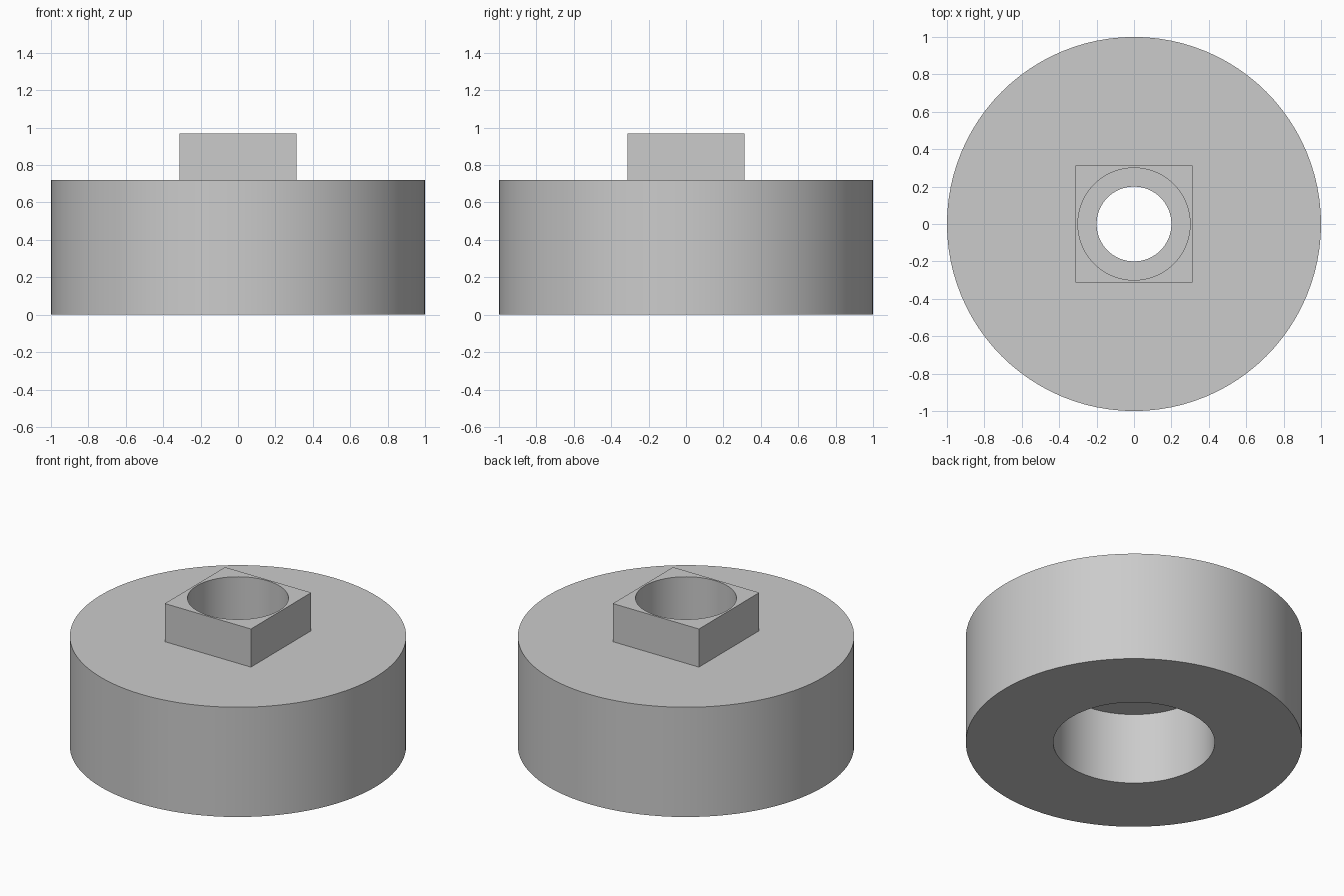
import bpy

SIDES = 96

cube = bpy.data.objects.get("Cube")
if cube:
    bpy.data.objects.remove(cube, do_unlink=True)

grey = bpy.data.materials.new("plain grey")
grey.use_nodes = True
colour = (0.6, 0.6, 0.6, 1.0)
grey.diffuse_color = colour
grey.node_tree.nodes["Principled BSDF"].inputs["Base Color"].default_value = colour


def cylinder(name, radius, bottom, top):
    bpy.ops.mesh.primitive_cylinder_add(
        vertices=SIDES, radius=radius, depth=top - bottom,
        location=(0, 0, (bottom + top) / 2))
    obj = bpy.context.object
    obj.name = name
    obj.data.materials.append(grey)
    return obj


def box(name, width, bottom, top):
    bpy.ops.mesh.primitive_cube_add(size=1, location=(0, 0, (bottom + top) / 2))
    obj = bpy.context.object
    obj.name = name
    obj.scale = (width, width, top - bottom)
    bpy.ops.object.transform_apply(location=False, rotation=False, scale=True)
    obj.data.materials.append(grey)
    return obj


def combine(target, tool, operation):
    tool.hide_render = True
    mod = target.modifiers.new(tool.name, 'BOOLEAN')
    mod.operation = operation
    mod.solver = 'EXACT'
    mod.object = tool
    bpy.ops.object.select_all(action='DESELECT')
    bpy.context.view_layer.objects.active = target
    target.select_set(True)
    bpy.ops.object.modifier_apply(modifier=mod.name)
    bpy.data.objects.remove(tool, do_unlink=True)


# Round body with a square boss on top
body = cylinder("round_body", 1.0, 0.0, 0.72)
combine(body, box("square_boss", 0.625, 0.6, 0.97), 'UNION')

# Stepped bore: wide recess below, narrow through hole, medium recess above
for name, radius, bottom, top in (
        ("lower_recess", 0.48, -0.1, 0.47),
        ("through_hole", 0.2, -0.2, 1.2),
        ("upper_recess", 0.3, 0.594, 1.1)):
    combine(body, cylinder(name, radius, bottom, top), 'DIFFERENCE')

# Smooth walls with crisp rims
bpy.ops.object.select_all(action='DESELECT')
bpy.context.view_layer.objects.active = body
body.select_set(True)
bpy.ops.object.shade_smooth_by_angle()
